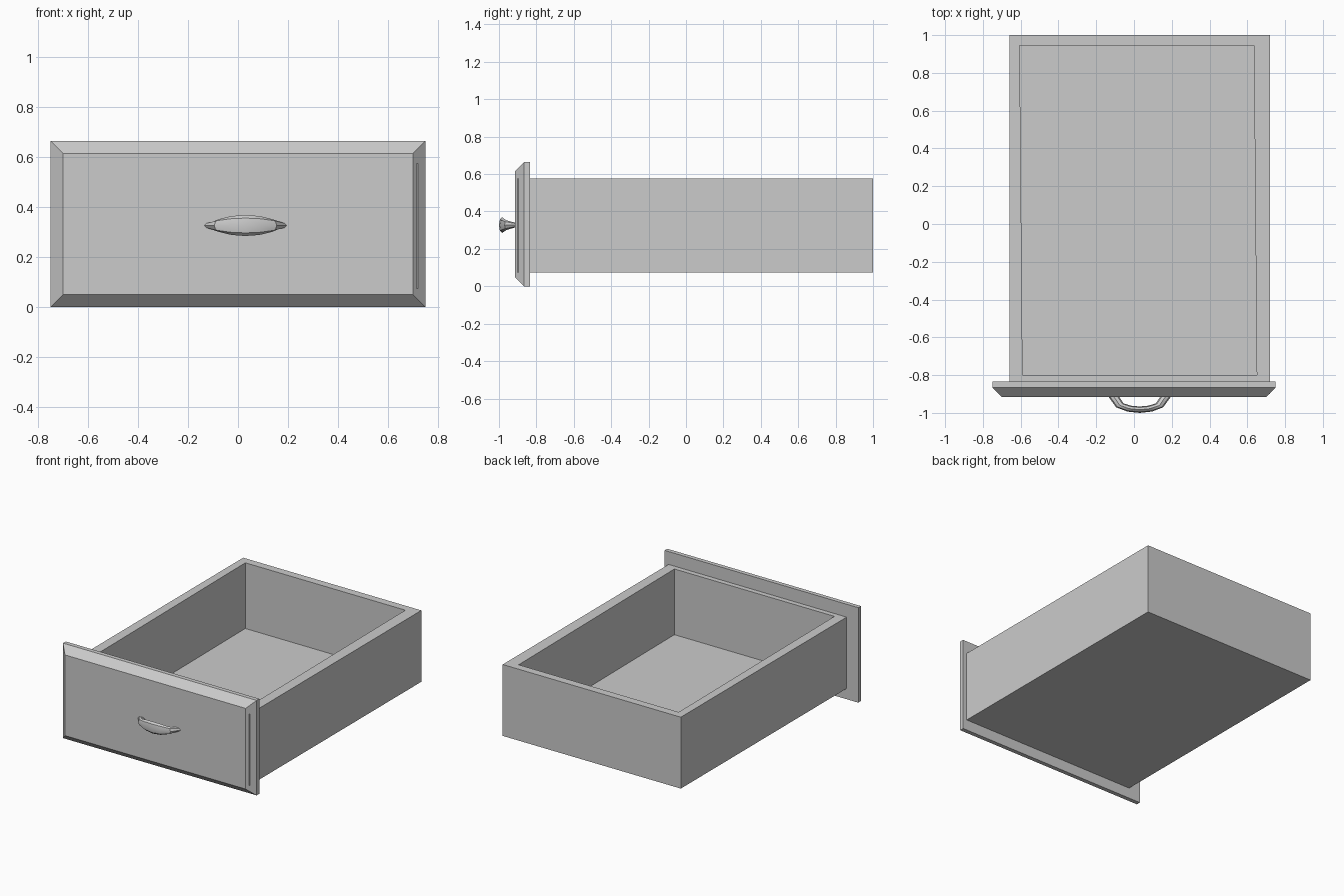
import bpy, bmesh
from math import cos, sin, pi

cube = bpy.data.objects.get("Cube")
if cube:
    bpy.data.objects.remove(cube, do_unlink=True)

grey = bpy.data.materials.new("light_grey")
grey.use_nodes = True
colour = (0.6, 0.6, 0.6, 1)
grey.diffuse_color = colour
grey.node_tree.nodes["Principled BSDF"].inputs["Base Color"].default_value = colour


def loft(name, rings, cap_start=True, cap_end=True):
    """Skin a series of equal-length rings into one object."""
    bm = bmesh.new()
    loops = [[bm.verts.new(p) for p in ring] for ring in rings]
    n = len(loops[0])
    for a, b in zip(loops, loops[1:]):
        for i in range(n):
            j = (i + 1) % n
            bm.faces.new((a[i], a[j], b[j], b[i]))
    if cap_start:
        bm.faces.new(loops[0][::-1])
    if cap_end:
        bm.faces.new(loops[-1])
    bmesh.ops.recalc_face_normals(bm, faces=bm.faces[:])
    mesh = bpy.data.meshes.new(name)
    bm.to_mesh(mesh)
    bm.free()
    mesh.materials.append(grey)
    obj = bpy.data.objects.new(name, mesh)
    bpy.context.collection.objects.link(obj)
    return obj


# Open tray: outer shell, rim, then down the inner walls to the floor
def tray_ring(z, front, back, y0, y1):
    return [(front[0], y0, z), (front[1], y0, z), (back[1], y1, z), (back[0], y1, z)]


outer = ((-0.66, 0.72), (-0.66, 0.72), -0.9, 1.0)
inner = ((-0.59, 0.65), (-0.605, 0.635), -0.8, 0.945)
bottom, rim, floor = 0.075, 0.575, 0.115
loft("drawer_tray", [tray_ring(bottom, *outer), tray_ring(rim, *outer),
                     tray_ring(rim, *inner), tray_ring(floor, *inner)])


# Front panel with a chamfered face
def panel_ring(y, inset):
    x, z0, z1 = 0.75 - inset, inset, 0.665 - inset
    return [(-x, y, z0), (x, y, z0), (x, y, z1), (-x, y, z1)]


loft("front_panel", [panel_ring(-0.835, 0), panel_ring(-0.865, 0), panel_ring(-0.915, 0.05)])

# Arched pull handle: outer point, inner point and half height at each station
half = [((0.167, -0.912), (0.11, -0.912), 0.012),
        ((0.125, -0.97), (0.085, -0.95), 0.026),
        ((0.065, -0.993), (0.045, -0.962), 0.038),
        ((0, -1.0), (0, -0.966), 0.042)]
mirrored = [((-o[0], o[1]), (-i[0], i[1]), h) for o, i, h in half[:-1]]
sides = 8
rings = []
for o, i, h in half + mirrored[::-1]:
    ring = []
    for k in range(sides):
        a = 2 * pi * k / sides
        t = 0.5 + 0.5 * cos(a)
        ring.append((0.03 + i[0] + (o[0] - i[0]) * t, i[1] + (o[1] - i[1]) * t,
                     0.327 + h * sin(a)))
    rings.append(ring)
handle = loft("pull_handle", rings)
bpy.ops.object.select_all(action="DESELECT")
handle.select_set(True)
bpy.context.view_layer.objects.active = handle
bpy.ops.object.shade_smooth_by_angle(angle=pi / 6)
